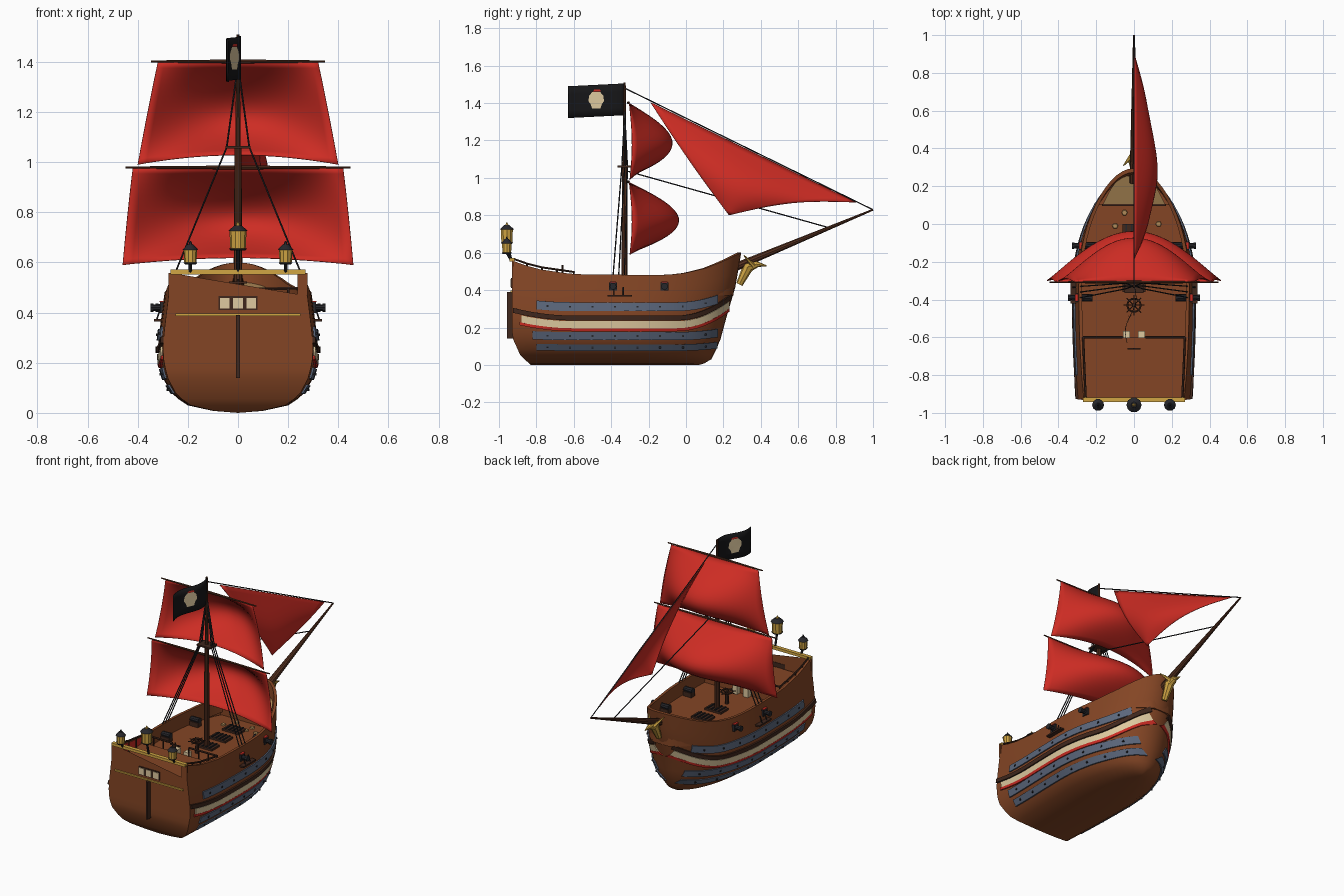
import bpy, bmesh, math
from mathutils import Vector

if "Cube" in bpy.data.objects:
    bpy.data.objects.remove(bpy.data.objects["Cube"])

def material(name, r, g, b):
    m = bpy.data.materials.new(name)
    m.diffuse_color = (r, g, b, 1)
    m.use_nodes = True
    m.node_tree.nodes["Principled BSDF"].inputs["Base Color"].default_value = m.diffuse_color
    return m

BROWN = material("hull brown", .23, .060, .018)
MAST = material("spar brown", .085, .028, .013)
DARK = material("dark wood", .050, .020, .012)
RED = material("sail red", .61, .025, .017)
GOLD = material("gold", .64, .38, .057)
CREAM = material("cream", .74, .59, .35)
TAN = material("light wood", .44, .26, .10)
BLACK = material("black", .008, .008, .009)
IRON = material("iron", .020, .020, .024)
STEEL = material("blue grey", .105, .135, .20)

# ---------- helpers ----------
def make(name, verts, faces, *mats, rule=None):
    me = bpy.data.meshes.new(name)
    me.from_pydata([tuple(v) for v in verts], [], faces)
    bm = bmesh.new(); bm.from_mesh(me)
    bmesh.ops.remove_doubles(bm, verts=bm.verts, dist=1e-5)
    bmesh.ops.recalc_face_normals(bm, faces=bm.faces)
    for f in bm.faces:
        if rule: f.material_index = rule(f)
    bm.to_mesh(me); bm.free()
    for m in mats: me.materials.append(m)
    ob = bpy.data.objects.new(name, me)
    bpy.context.collection.objects.link(ob)
    return ob

def grid(fn, nu, nv):
    vs = [fn(i / nu, j / nv) for i in range(nu + 1) for j in range(nv + 1)]
    w = nv + 1
    return vs, [(i*w+j, i*w+j+1, (i+1)*w+j+1, (i+1)*w+j) for i in range(nu) for j in range(nv)]

def tube(name, p, q, r1, r2, mat, n=8):
    p, q = Vector(p), Vector(q)
    rot = (q - p).to_track_quat('Z', 'Y')
    ring = lambda c, r: [c + rot @ Vector((r*math.cos(2*math.pi*k/n), r*math.sin(2*math.pi*k/n), 0)) for k in range(n)]
    fs = [(k, (k+1) % n, n+(k+1) % n, n+k) for k in range(n)]
    return make(name, ring(p, r1) + ring(q, r2), fs + [tuple(range(n)), tuple(range(n, 2*n))], mat)

def box(name, c, s, mat):
    vs = [(c[0]+a*s[0]/2, c[1]+b*s[1]/2, c[2]+d*s[2]/2) for a in (-1, 1) for b in (-1, 1) for d in (-1, 1)]
    return make(name, vs, [(0,1,3,2), (4,5,7,6), (0,1,5,4), (2,3,7,6), (0,2,6,4), (1,3,7,5)], mat)

def interp(t, x):
    for (a, u), (b, v) in zip(t, t[1:]):
        if x <= b: return u + (v-u) * max(0, (x-a)/(b-a))
    return t[-1][1]

# ---------- hull shape ----------
BOW = [(0, .07), (.012, .11), (.03, .135), (.12, .18), (.25, .215), (.42, .265), (.6, .295)]
STERN = [(0, -.83), (.05, -.885), (.15, -.93)]
WIDTH = [(0, 0), (.008, .1), (.03, .2), (.055, .238), (.08, .265), (.13, .295), (.2, .315), (.27, .319), (.35, .31), (.48, .293), (.6, .277)]
SHEER = [(0, .558), (.1, .515), (.27, .485), (.65, .48), (.75, .487), (.85, .515), (.92, .55), (1, .6)]
def plan(s):
    return .94 + .06*math.sin(math.pi*s) if s < .5 else math.sqrt(max(0, 1 - (2*s-1)**2))
def half(y, z):
    a, b = interp(STERN, z), interp(BOW, z)
    return interp(WIDTH, z) * plan(min(1, max(0, (y-a)/(b-a))))
def hull_point(s, lv):
    z = lv + (interp(SHEER, s) - .48) * (lv/.48)**2
    a, b = interp(STERN, z), interp(BOW, z)
    return Vector((interp(WIDTH, z) * plan(s), a + s*(b-a), z))

stations = [.0625*k for k in range(9)] + [.5 + .5*math.sin(k*math.pi/28) for k in range(1, 15)]
levels = [0, .008, .03, .055, .08, .13, .165, .2, .235, .27, .31, .35, .41, .48]
verts, faces = [], []
for sx in (1, -1):
    base = len(verts); w = len(levels)
    verts += [Vector((p.x*sx, p.y, p.z)) for s in stations for p in [hull_point(s, l) for l in levels]]
    faces += [(base+i*w+j, base+i*w+j+1, base+(i+1)*w+j+1, base+(i+1)*w+j) for i in range(len(stations)-1) for j in range(w-1)]
h = len(verts)//2
faces += [(j, j+1, h+j+1, h+j) for j in range(w-2)]      # transom
faces += [(w-2, h+w-1, h+w-2)]                           # slanted transom top
make("hull", verts, faces, BROWN)

# bulwark lining, red beside the quarterdeck
edge = [hull_point(s, .48) for s in stations]
foot = [hull_point(s, .37) for s in stations]
both = lambda pts: pts + [Vector((-p.x, p.y, p.z)) for p in reversed(pts[:-1])]
shrink = lambda p: Vector((p.x*.94, -.32 + (p.y+.32)*(.965 if p.y > -.32 else 1), p.z))
rim = both(edge)
n = len(rim)
make("bulwark_lining", rim + [shrink(p) for p in rim] + [shrink(p) for p in both(foot)],
     [(r*n+k, r*n+k+1, (r+1)*n+k+1, (r+1)*n+k) for r in (0, 1) for k in range(n-1)],
     BROWN, RED, rule=lambda f: int(f.calc_center_median().y < -.6 and abs(f.normal.z) < .5))
for sx in (1, -1): box("stern_post", (sx*.258, -.926, .513), (.04, .01, .09), BROWN)

# decks
def slab(section, m):
    vs = [v for i in range(m+1) for v in section(i/m)]
    fs = [(4*i+a, 4*i+(a+1) % 4, 4*i+4+(a+1) % 4, 4*i+4+a) for i in range(m) for a in range(4)]
    return vs, fs + [(0, 1, 2, 3), (4*m, 4*m+1, 4*m+2, 4*m+3)]
def deck(name, y0, y1, z0, z1, k, mat, depth=.08):
    def section(t):
        y = y0 + t*(y1-y0); z = z0 + t*(z1-z0); x = half(y, z-.03)*k
        return [(-x, y, z), (x, y, z), (x, y, z-depth), (-x, y, z-depth)]
    make(name, *slab(section, 12), mat)
deck("main_deck", -.62, .12, .38, .38, .95, BROWN)
deck("quarter_deck", -.92, -.6, .44, .44, .95, BROWN)
deck("fore_deck", .1, .255, .45, .45, .95, BROWN)
deck("bow_planking", .105, .255, .465, .52, .8, TAN, .01)
box("bow_step", (0, .1, .462), (.34, .012, .012), DARK)

# hull stripes and armour plates
def rise(y):
    return .04*max(0, (-.6-y)/.32)**2 + .125*max(0, (y+.05)/.3)**2
def skin(y, z, off, sx):
    d = (half(y+.004, z) - half(y-.004, z))/.008
    v = Vector((1, -d)).normalized()
    return (sx*(half(y, z) + v.x*off), y + v.y*off, z)
def stripe(name, y0, y1, z0, z1, k, off, mat):
    for sx in (1, -1):
        def section(t):
            y = y0 + (y1-y0)*t; r = rise(y)*k
            return [skin(y, z0+r, -.004, sx), skin(y, z0+r, off, sx), skin(y, z1+r, off, sx), skin(y, z1+r, -.004, sx)]
        make(name, *slab(section, 32), mat)
stripe("upper_plate", -.8, .165, .288, .335, .6, .008, STEEL)
stripe("middle_plate", -.82, .165, .132, .176, .25, .008, STEEL)
stripe("lower_plate", -.8, .16, .075, .11, .2, .008, STEEL)
stripe("wale", -.925, .235, .238, .264, 1, .011, DARK)
stripe("cream_band", -.88, .225, .196, .234, 1, .007, CREAM)
stripe("red_band", -.89, .225, .18, .196, 1, .008, RED)
for z, k in ((.311, .6), (.154, .25), (.093, .2)):
    for i in range(8):
        for sx in (1, -1):
            y = -.74 + i*.12
            box("plate_bolt", skin(y, z+rise(y)*k, .008, sx), (.008, .01, .01), IRON)

# ---------- stern ----------
box("stern_rail", (0, -.93, .562), (.54, .025, .018), GOLD)
box("stern_moulding", (0, -.932, .392), (.5, .014, .01), GOLD)
box("window_frame", (0, -.931, .438), (.155, .008, .055), DARK)
for x in (-.053, 0, .053):
    box("stern_window", (x, -.936, .438), (.038, .006, .042), CREAM)
box("rudder", (0, -.94, .265), (.014, .035, .25), DARK)
def lantern(x, z, r, hgt):
    y = -.958
    tube("lantern_post", (x, -.935, .56), (x, y, z), .007, .007, IRON)
    tube("lantern_base", (x, y, z-.008), (x, y, z), r*.8, r*1.05, IRON, 10)
    tube("lantern_glass", (x, y, z), (x, y, z+hgt), r*.9, r, GOLD, 10)
    tube("lantern_cap", (x, y, z+hgt), (x, y, z+hgt+.022), r*1.18, r*.45, IRON, 10)
    tube("lantern_tip", (x, y, z+hgt+.022), (x, y, z+hgt+.036), r*.3, r*.1, GOLD if x == 0 else IRON, 6)
lantern(0, .655, .034, .07)
for x in (-.19, .19): lantern(x, .6, .027, .05)

# quarterdeck railing and steps
for sx in (1, -1):
    pts = [Vector((sx*(half(y, .48)-.02), y, interp(SHEER, (y+.93)/1.225) + .012)) for y in (-.92, -.85, -.77, -.69, -.6)]
    for a, b in zip(pts, pts[1:]): tube("side_rail", a, b, .006, .006, DARK, 6)
    for p in pts: tube("rail_post", (p.x, p.y, .44), p, .005, .005, DARK, 6)
    box("deck_step", (sx*.04, -.585, .42), (.035, .035, .08), CREAM)
    tube("front_rail", (sx*.06, -.6, .495), pts[-1], .006, .006, DARK, 6)
    for x in (.06, .13, .2): tube("rail_post", (sx*x, -.6, .43), (sx*x, -.6, .495), .005, .005, DARK, 6)
tube("tiller_post", (0, -.66, .44), (0, -.66, .535), .005, .005, DARK, 6)
box("tiller_bar", (0, -.66, .52), (.07, .008, .008), DARK)

# ---------- deck fittings ----------
bpy.ops.mesh.primitive_torus_add(location=(0, -.43, .46), major_radius=.035, minor_radius=.005, major_segments=20, minor_segments=6)
wheel = bpy.context.object; wheel.name = "wheel_rim"; wheel.data.materials.append(DARK)
tube("wheel_post", (0, -.43, .38), (0, -.43, .465), .012, .01, DARK)
for k in range(4):
    d = Vector((math.cos(k*math.pi/4), math.sin(k*math.pi/4), 0))*.055
    tube("wheel_spoke", Vector((0, -.43, .46))-d, Vector((0, -.43, .46))+d, .003, .003, DARK, 5)
for y in (-.32, -.18, -.04):
    box("hatch_frame", (0, y, .386), (.12, .08, .014), DARK)
    for x in (-.04, -.013, .013, .04): box("hatch_bar", (x, y, .395), (.008, .08, .008), IRON)
for x, y in ((-.05, .06), (-.1, -.01), (.06, .0), (.13, .0), (.07, .05)):
    tube("deck_coin", (x, y, .38), (x, y, .388), .016, .013, TAN, 6)
for y in (-.39, -.115):
    for sx in (1, -1):
        e = half(y, .42)
        box("gun_port", (sx*(e+.002), y, .42), (.016, .044, .044), IRON)
        box("port_lintel", (sx*(e+.002), y, .444), (.02, .034, .005), RED)
        tube("cannon_barrel", (sx*(e-.08), y, .42), (sx*(e+.04), y, .42), .019, .013, IRON, 10)
        tube("cannon_muzzle", (sx*(e+.036), y, .42), (sx*(e+.048), y, .42), .018, .018, IRON, 10)
        box("cannon_carriage", (sx*(e-.05), y, .395), (.06, .04, .03), DARK)

# ---------- mast, spars, rigging ----------
MY = -.328
tube("mast", (0, MY, .37), (0, MY, 1.06), .018, .014, MAST, 10)
tube("topmast", (0, MY, 1.06), (0, MY, 1.51), .011, .006, MAST, 10)
box("crosstree", (0, MY, 1.06), (.1, .075, .01), DARK)
tube("bowsprit", (0, .22, .505), (0, 1.0, .83), .024, .005, MAST, 10)
def rope(a, b): tube("rope", a, b, .0035, .0035, IRON, 5)
rope((0, MY, 1.48), (0, .995, .832))
rope((0, MY, 1.04), (0, .76, .735))
for sx in (1, -1):
    for y in (-.39, -.36, -.33):
        rope((sx*.045, MY+(y+.36)*.5, 1.06), (sx*.285, y, .475))
        rope((sx*.004, MY, 1.36), (sx*.045, MY+(y+.36)*.5, 1.06))
    for y in (-.385, -.335): rope((sx*.325, y, .37), (sx*.31, y, .415))
    box("shroud_channel", (sx*.318, -.355, .37), (.035, .13, .01), DARK)

# ---------- square sails ----------
def square_sail(name, zt, zb, wt, wb, bulge, arch):
    def f(a, b):
        u = 2*a-1
        z = zt + (zb-zt)*b + arch*(1-u*u)*b**3
        fv = math.sin(math.pi*.93*b)
        return (u*(wt+(wb-wt)*b), -.305 + bulge*math.cos(math.pi*u/2)*fv + .015*fv, z)
    o = make(name, *grid(f, 24, 18), RED)
    o.modifiers.new("cloth", 'SOLIDIFY').thickness = .003
    for sx in (1, -1):
        tube(name + "_yard", (0, -.308, zt+.004), (sx*(wt+.028), -.308, zt+.004), .008, .004, MAST)
square_sail("main_sail", .975, .59, .42, .46, .25, .03)
square_sail("top_sail", 1.398, .99, .32, .40, .215, .04)

# triangular foresail, bellied to one side
head, tack, clew = Vector((0, -.19, 1.405)), Vector((0, .91, .87)), Vector((.09, .23, .80))
def jib(a, b):
    p = head.lerp(tack, a).lerp(clew, b)
    s = math.sin(math.pi*b)
    return p + Vector((.035*s + .04*s*math.sin(math.pi*a), 0, .03*s*a*a - .015*s*(1-a)))
o = make("fore_sail", *grid(jib, 20, 16), RED)
o.modifiers.new("cloth", 'SOLIDIFY').thickness = .003

# ---------- flag ----------
def wave(y):
    t = (-.33-y)/.3
    return -.038*t + .018*math.sin(2*math.pi*t)
def flag(a, b):
    y = -.33 - .3*a
    return (wave(y), y, 1.335 + .17*b - .015*a)
o = make("flag", *grid(flag, 16, 4), BLACK)
o.modifiers.new("cloth", 'SOLIDIFY').thickness = .003
def emblem(name, pts, mat):
    cy, cz = sum(p[0] for p in pts)/len(pts), sum(p[1] for p in pts)/len(pts)
    for off in (-.006, .006):
        P = [(wave(y)+off, y, z) for y, z in [(cy, cz)] + pts]
        make(name, P, [(0, k, k % len(pts) + 1) for k in range(1, len(pts)+1)], mat)
emblem("flag_skull", [(-.48+a, 1.415+b) for a, b in ((-.022, -.045), (.022, -.045), (.03, -.02), (.042, -.005), (.038, .025), (.02, .045), (-.02, .045), (-.038, .025), (-.042, -.005), (-.03, -.02))], CREAM)
emblem("flag_kerchief", [(-.5, 1.461), (-.455, 1.461), (-.46, 1.472), (-.49, 1.472)], RED)

# ---------- figurehead ----------
tube("figurehead_body", (0, .285, .43), (0, .335, .53), .018, .03, GOLD)
tube("figurehead_neck", (0, .325, .52), (0, .38, .54), .03, .018, GOLD)
tube("figurehead_beak", (0, .37, .54), (0, .43, .53), .018, .003, GOLD)
for sx in (1, -1):
    tube("figurehead_wing", (sx*.012, .36, .53), (sx*.055, .31, .585), .014, .003, GOLD, 6)

# smooth shading with sharp edges kept
bpy.ops.object.select_all(action='SELECT')
bpy.context.view_layer.objects.active = bpy.data.objects["hull"]
bpy.ops.object.shade_smooth_by_angle(angle=math.radians(35))
